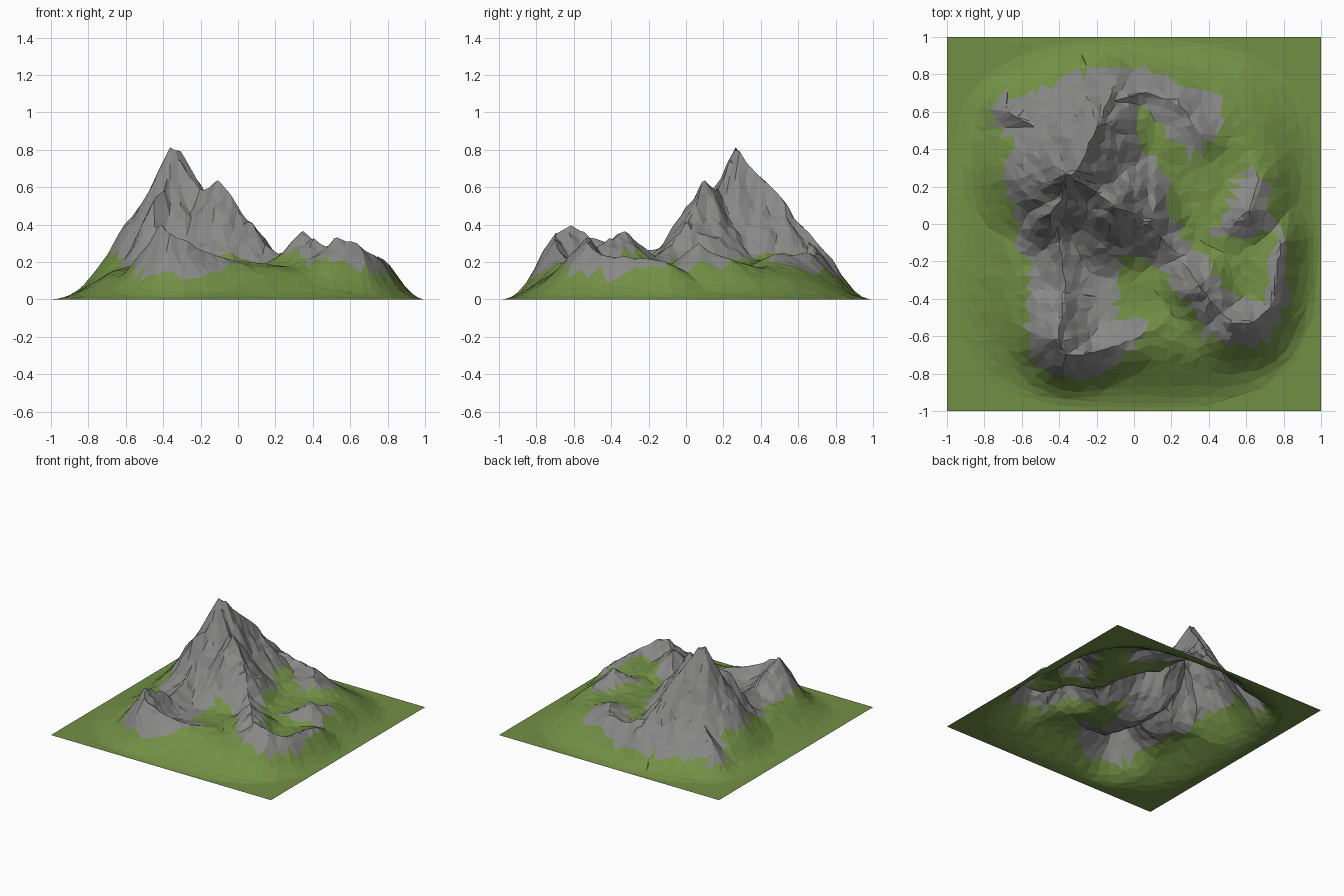
import bpy, bmesh, math
from mathutils import Vector, noise

# Ridge lines: side-slope spread, then a path of (x, y, crest height)
RIDGES = [
    (0.50, [(-0.36, 0.27, 0.83), (-0.30, 0.29, 0.79), (-0.25, 0.40, 0.67), (-0.19, 0.53, 0.54), (-0.11, 0.72, 0.28)]),
    (0.52, [(-0.33, 0.26, 0.79), (-0.20, 0.17, 0.57), (-0.11, 0.10, 0.66), (0.0, 0.05, 0.52), (0.06, 0.01, 0.43),
            (0.13, -0.05, 0.31), (0.24, -0.17, 0.23), (0.35, -0.33, 0.38), (0.42, -0.42, 0.34),
            (0.47, -0.48, 0.28), (0.52, -0.53, 0.33), (0.63, -0.53, 0.30), (0.73, -0.44, 0.23), (0.78, -0.10, 0.21)]),
    (0.25, [(-0.36, 0.27, 0.80), (-0.39, 0.15, 0.62), (-0.46, 0.05, 0.53), (-0.50, -0.04, 0.28)]),
    (0.40, [(-0.42, 0.08, 0.45), (-0.40, -0.10, 0.28), (-0.36, -0.38, 0.25), (-0.40, -0.52, 0.37), (-0.40, -0.61, 0.41),
            (-0.36, -0.70, 0.36), (-0.20, -0.68, 0.27), (0.0, -0.62, 0.21), (0.15, -0.54, 0.19)]),
    (0.35, [(-0.30, 0.36, 0.66), (-0.45, 0.48, 0.36), (-0.68, 0.61, 0.21)]),
    (0.45, [(-0.12, 0.10, 0.58), (-0.12, -0.05, 0.31), (-0.08, -0.17, 0.20)]),
    (0.50, [(-0.14, 0.66, 0.33), (0.06, 0.70, 0.24), (0.22, 0.65, 0.25), (0.36, 0.48, 0.24)]),
    (0.50, [(0.48, -0.05, 0.20), (0.61, 0.06, 0.30), (0.66, 0.24, 0.22)]),
]

# Outlines of the bare rock seen from above
ROCK = [
    [(-0.78, 0.55), (-0.7, 0.72), (-0.4, 0.80), (-0.28, 0.87), (-0.08, 0.86), (0.1, 0.80), (0.45, 0.68),
     (0.47, 0.5), (0.3, 0.33), (0.2, 0.48), (0.1, 0.55), (0.05, 0.63), (0, 0.6), (0, 0.4), (0.1, 0.35),
     (0.17, 0.2), (0.19, 0.05), (0.3, -0.08), (0.4, -0.22), (0.43, -0.33), (0.62, -0.42), (0.7, -0.4),
     (0.73, -0.15), (0.78, 0.0), (0.81, -0.1), (0.84, -0.35), (0.75, -0.6), (0.62, -0.67), (0.38, -0.6),
     (0.36, -0.45), (0.2, -0.32), (0.1, -0.2), (-0.05, -0.17), (-0.1, -0.3), (-0.1, -0.5), (0.1, -0.53),
     (0, -0.65), (-0.1, -0.78), (-0.35, -0.83), (-0.5, -0.78), (-0.58, -0.6), (-0.55, -0.2),
     (-0.66, -0.12), (-0.62, 0), (-0.68, 0.2), (-0.6, 0.4)],
    [(0.43, -0.07), (0.55, 0.2), (0.62, 0.32), (0.72, 0.22), (0.73, 0.08), (0.78, -0.02), (0.6, -0.07)],
]


def inside(poly, x, y):
    hit = False
    for (x0, y0), (x1, y1) in zip(poly, poly[1:] + poly[:1]):
        if (y0 > y) != (y1 > y) and x < x0 + (y - y0) / (y1 - y0) * (x1 - x0):
            hit = not hit
    return hit


def height(x, y):
    # Grassy mound rising from the square border, with a raised meadow
    r = (abs(x) ** 3.2 + abs(y) ** 3.2) ** (1 / 3.2)
    t = min(max((1 - r) / (0.40 - 0.04 * x), 0), 1)
    base = 0.17 * t * t * (3 - 2 * t)
    base += 0.04 * math.exp(-((x - 0.12) ** 2 + (y - 0.42) ** 2) / 0.05) * t
    # Gentle warp makes crests and gullies ragged
    n1 = noise.noise(Vector((x * 6, y * 6, 3.1)))
    n2 = noise.noise(Vector((x * 6, y * 6, 9.7)))
    px, py = x + 0.02 * n1 * t, y + 0.02 * n2 * t
    rise = 0
    for spread, path in RIDGES:
        for (ax, ay, az), (bx, by, bz) in zip(path, path[1:]):
            dx, dy = bx - ax, by - ay
            s = min(max(((px - ax) * dx + (py - ay) * dy) / (dx * dx + dy * dy), 0), 1)
            d = math.hypot(px - ax - s * dx, py - ay - s * dy)
            top = az + s * (bz - az) - base
            f = max(0, 1 - d / (0.14 + spread * max(top, 0)))
            rise = max(rise, top * f ** 1.6)
    rough = noise.noise(Vector((x * 9, y * 9, 1.3))) + 0.6 * noise.noise(Vector((x * 20, y * 20, 5.0)))
    amp = 0.008 + 0.042 * min(1, rise * 4) * (1 - 0.5 * min(1, rise / 0.6))
    return max(0, base + rise * min(1, t * 2) + amp * rough * t)


# Mountain terrain: one open sheet
N = 120
bm = bmesh.new()
grid = []
for j in range(N + 1):
    y = -1 + 2 * j / N
    grid.append([bm.verts.new((-1 + 2 * i / N, y, height(-1 + 2 * i / N, y))) for i in range(N + 1)])
for j in range(N):
    for i in range(N):
        bm.faces.new((grid[j][i], grid[j][i + 1], grid[j + 1][i + 1], grid[j + 1][i]))
mesh = bpy.data.meshes.new("mountain_terrain")
bm.to_mesh(mesh)
bm.free()
terrain = bpy.data.objects.new("mountain_terrain", mesh)
bpy.context.collection.objects.link(terrain)

# Reduce to irregular low-poly facets
dec = terrain.modifiers.new("facets", 'DECIMATE')
dec.ratio = 0.085
bpy.context.view_layer.objects.active = terrain
terrain.select_set(True)
bpy.ops.object.modifier_apply(modifier=dec.name)

# Grass and bare rock colours
for name, col in (("grass_green", (0.168, 0.275, 0.060, 1)), ("rock_grey", (0.25, 0.25, 0.247, 1))):
    mat = bpy.data.materials.new(name)
    mat.diffuse_color = col
    terrain.data.materials.append(mat)
for p in terrain.data.polygons:
    c = p.center
    p.use_smooth = False
    rock = any(inside(o, c.x, c.y) for o in ROCK) and c.z > 0.11
    p.material_index = int(rock or c.z > 0.25)
